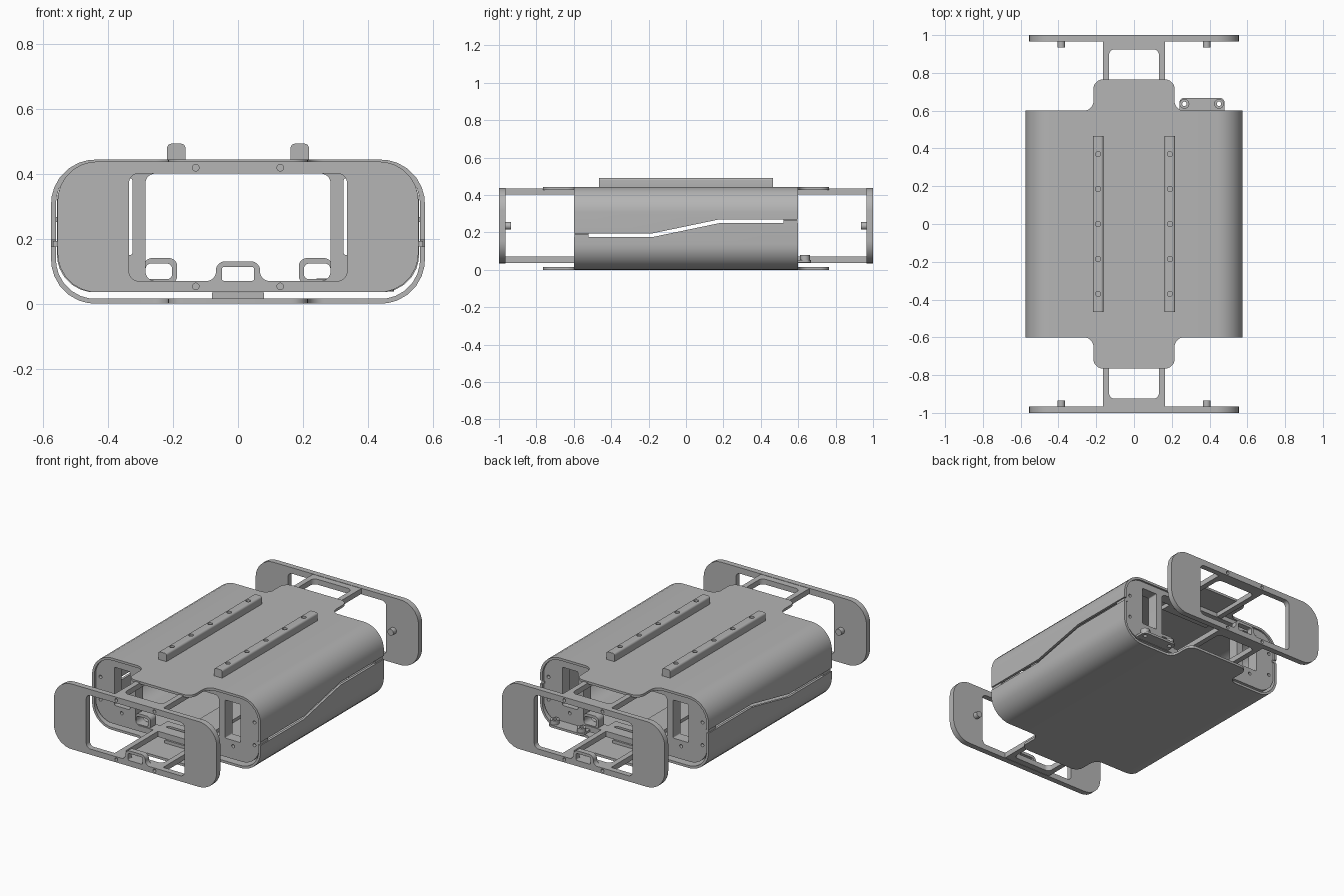
import bpy, bmesh, math
from mathutils import Vector

cube = bpy.data.objects.get("Cube")
if cube:
    bpy.data.objects.remove(cube, do_unlink=True)

grey = bpy.data.materials.new("plain grey")
grey.use_nodes = True
COLOUR = (0.46, 0.46, 0.46, 1)
grey.diffuse_color = COLOUR
grey.node_tree.nodes["Principled BSDF"].inputs["Base Color"].default_value = COLOUR


def rounded(points, radius, steps=7):
    """Closed outline with every corner filleted."""
    pts = [Vector(p) for p in points]
    out = []
    for i, p in enumerate(pts):
        a = (pts[i - 1] - p).normalized()
        b = (pts[(i + 1) % len(pts)] - p).normalized()
        half = a.angle(b) / 2
        centre = p + (a + b).normalized() * radius / math.sin(half)
        t = radius / math.tan(half)
        da, db = p + a * t - centre, p + b * t - centre
        for k in range(steps + 1):
            f = k / steps
            out.append(centre + da.lerp(db, f).normalized() * radius)
    return out


def rect(x0, x1, y0, y1, radius=0.0):
    pts = [(x0, y0), (x1, y0), (x1, y1), (x0, y1)]
    return rounded(pts, radius) if radius else pts


def circle(x, y, r, n=20):
    return [(x + r * math.cos(math.tau * i / n), y + r * math.sin(math.tau * i / n))
            for i in range(n)]


def prism(name, loops, plane, lo, hi):
    """Extrude filled outlines (inner loops become holes) between lo and hi."""
    curve = bpy.data.curves.new(name, "CURVE")
    curve.dimensions, curve.fill_mode = "2D", "BOTH"
    curve.extrude = abs(hi - lo) / 2
    for loop in loops:
        spline = curve.splines.new("POLY")
        spline.points.add(len(loop) - 1)
        for point, (u, v) in zip(spline.points, loop):
            point.co = (u, v, 0, 1)
        spline.use_cyclic_u = True
    temp = bpy.data.objects.new(name, curve)
    bpy.context.collection.objects.link(temp)
    bpy.context.view_layer.update()
    mesh = bpy.data.meshes.new_from_object(
        temp.evaluated_get(bpy.context.evaluated_depsgraph_get()))
    bpy.data.objects.remove(temp, do_unlink=True)
    mid = (lo + hi) / 2
    for v in mesh.vertices:
        a, b, c = v.co.x, v.co.y, v.co.z + mid
        v.co = {"xy": (a, b, c), "xz": (a, c, b), "yz": (c, a, b)}[plane]
    bm = bmesh.new()
    bm.from_mesh(mesh)
    bmesh.ops.remove_doubles(bm, verts=bm.verts, dist=1e-5)
    bmesh.ops.recalc_face_normals(bm, faces=bm.faces)
    bm.to_mesh(mesh)
    bm.free()
    mesh.materials.clear()
    mesh.materials.append(grey)
    obj = bpy.data.objects.new(name, mesh)
    bpy.context.collection.objects.link(obj)
    return obj


def activate(obj):
    bpy.ops.object.select_all(action="DESELECT")
    obj.select_set(True)
    bpy.context.view_layer.objects.active = obj


def cut(obj, cutter):
    mod = obj.modifiers.new("cut", "BOOLEAN")
    mod.operation, mod.solver, mod.object = "DIFFERENCE", "EXACT", cutter
    activate(obj)
    bpy.ops.object.modifier_apply(modifier=mod.name)
    bpy.data.objects.remove(cutter, do_unlink=True)


# Outer shell: rounded tube with end tabs and a stepped slit along both sides
shell = prism("shell", [rect(-0.575, 0.575, 0, 0.443, 0.135),
                        rect(-0.56, 0.56, 0.015, 0.428, 0.12)], "xz", -0.765, 0.765)
for sx in (-1, 1):
    for sy in (-1, 1):
        edge = [Vector((0.7, 0.6))]
        arc = rounded([(0.215, 0.6), (0.215, 0.765), (0.7, 0.765), (0.7, 0.6)], 0.05)
        edge += arc[:8]
        # convex tab corner, drawn outward past the end
        edge += [(0.215 - 0.05 * (1 - math.cos(a)), 0.715 + 0.05 * math.sin(a))
                 for a in [math.pi / 2 * k / 7 for k in range(8)]]
        edge += [(0.165, 0.8), (0.7, 0.8)]
        start = edge[1:9]
        if start[0][0] < start[-1][0]:
            edge[1:9] = start[::-1]
        cut(shell, prism("tab_cutter", [[(sx * u, sy * v) for u, v in edge]],
                         "xy", -0.1, 0.6))
slit = [(-0.8, 0.175), (-0.18, 0.175), (0.18, 0.25), (0.8, 0.25)]
slit += [(y, z + 0.02) for y, z in reversed(slit)]
cut(shell, prism("slit_cutter", [slit], "yz", -0.7, 0.7))

# Mounting rails on the roof, with screw holes
for side, sx in (("left", 1), ("right", -1)):
    x = 0.19 * sx
    rail = prism(side + "_top_rail", [rect(x - 0.028, x + 0.028, 0.43, 0.492, 0.013)],
                 "xz", -0.465, 0.465)
    holes = [circle(x, 0.185 * i, 0.014) for i in range(-2, 3)]
    cut(rail, prism("hole_cutter", holes, "xy", 0.465, 0.52))

window = rounded([(-0.335, 0.4), (-0.335, 0.07), (-0.068, 0.07), (-0.068, 0.13),
                  (0.068, 0.13), (0.068, 0.07), (0.335, 0.07), (0.335, 0.4)], 0.028)
for end, s in (("front", -1), ("back", 1)):
    # End plate with a wide window and a slotted lug
    screws = [circle(x, z, 0.01) for x in (-0.13, 0.13) for z in (0.053, 0.418)]
    prism(end + "_end_plate", [rect(-0.555, 0.555, 0.035, 0.437, 0.12), window,
                               rect(-0.05, 0.05, 0.07, 0.113, 0.008)] + screws,
          "xz", s * 0.965, s)
    # Sliding frames that carry the plate
    for level, z in (("upper", 0.402), ("lower", 0.037)):
        ys = sorted((s * 0.45, s * 0.968))
        hole = sorted((s * 0.5, s * 0.925))
        prism(f"{end}_{level}_slide", [rect(-0.165, 0.165, *ys),
                                       rect(-0.132, 0.132, *hole, 0.03)],
              "xy", z, z + 0.033)
    # Cap frame inside the shell mouth
    loops = [rect(-0.557, 0.557, 0.035, 0.427, 0.115),
             rect(-0.285, 0.285, 0.07, 0.4, 0.03)]
    for sx in (-1, 1):
        loops.append(rect(*sorted((sx * 0.325, sx * 0.43)), 0.15, 0.385, 0.006))
        loops += [circle(sx * 0.525, z, 0.01) for z in (0.16, 0.3)]
        loops.append(circle(sx * 0.38, 0.115, 0.01))
    prism(end + "_cap", loops, "xz", s * 0.52, s * 0.59)
    lug_z = 0.185 if s < 0 else 0.26
    for side, sx in (("left", 1), ("right", -1)):
        # Small looped bracket, slit lug and plate dowel
        prism(f"{end}_{side}_bracket",
              [rect(*sorted((sx * 0.187, sx * 0.29)), 0.06, 0.14, 0.025),
               rect(*sorted((sx * 0.203, sx * 0.284)), 0.075, 0.123, 0.015)],
              "xz", s * 0.53, s * 0.585)
        prism(f"{end}_{side}_slit_lug",
              [rect(*sorted((sx * 0.55, sx * 0.57)), lug_z - 0.009, lug_z + 0.007)],
              "xz", s * 0.52, s * 0.595)
        prism(f"{end}_{side}_dowel", [circle(sx * 0.385, 0.235, 0.02)],
              "xz", s * 0.935, s * 0.97)

# Bottom strip joining the slides
prism("floor_strip", [rect(-0.08, 0.08, -0.6, 0.6)], "xy", 0.013, 0.034)

# Latch bar with two hollow posts at the back
posts = (0.267, 0.45)
prism("latch_bar", [rect(0.24, 0.48, 0.57, 0.668, 0.028)]
      + [circle(x, 0.636, 0.012) for x in posts], "xy", 0.038, 0.052)
for i, x in enumerate(posts):
    prism(f"latch_post_{i + 1}", [circle(x, 0.636, 0.026), circle(x, 0.636, 0.012)],
          "xy", 0.05, 0.078)

for obj in list(bpy.context.collection.objects):
    if obj.type == "MESH" and grey.name in obj.data.materials:
        activate(obj)
        bpy.ops.object.shade_smooth_by_angle(angle=math.radians(30))
